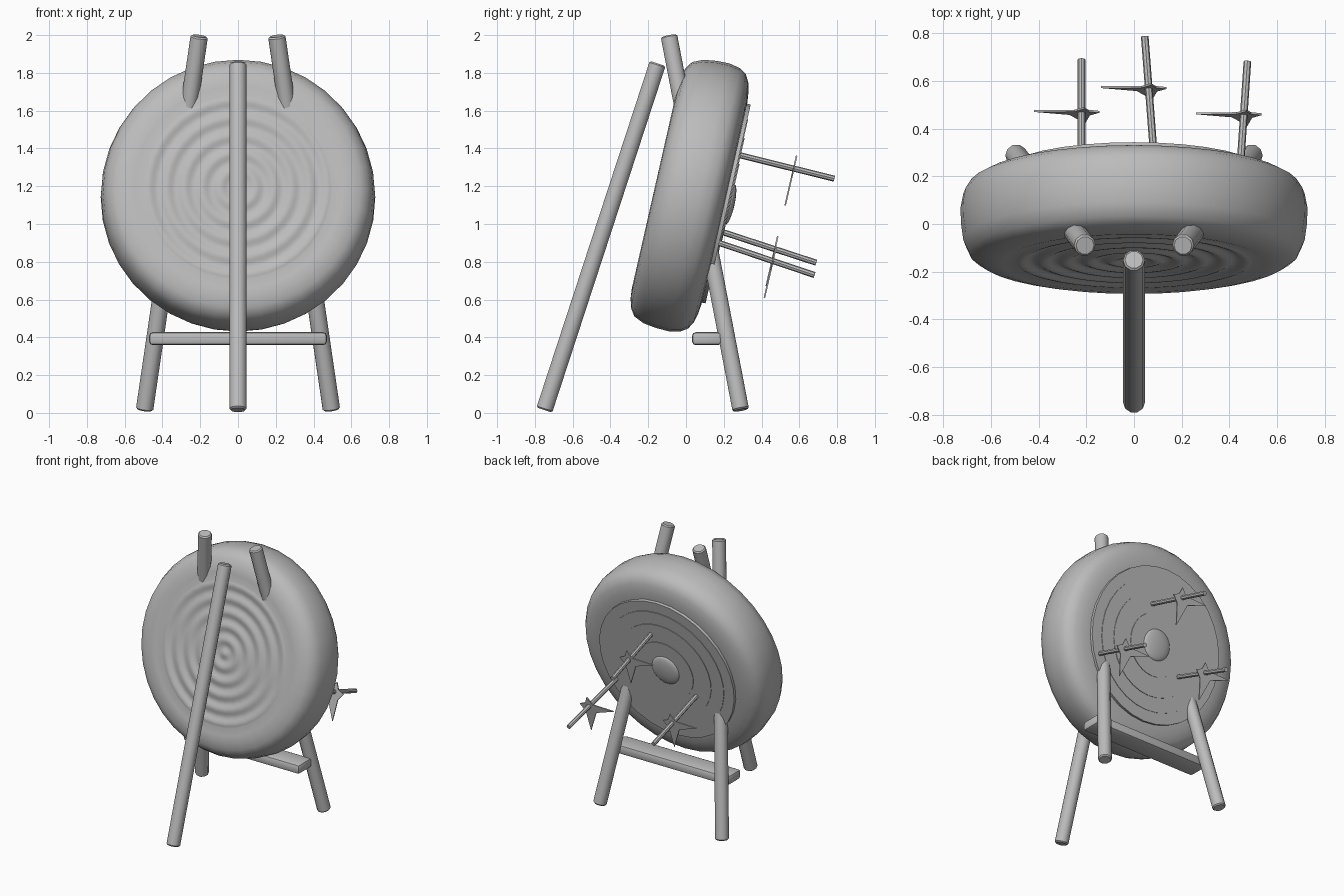
import bpy, bmesh, math
from mathutils import Vector, Matrix

cube = bpy.data.objects.get("Cube")
if cube:
    bpy.data.objects.remove(cube, do_unlink=True)

grey = bpy.data.materials.new("plain grey")
grey.use_nodes = True
grey.diffuse_color = (0.5, 0.5, 0.5, 1)
grey.node_tree.nodes["Principled BSDF"].inputs["Base Color"].default_value = (0.5, 0.5, 0.5, 1)


def finish(name, bm, matrix=Matrix(), smooth=40):
    bmesh.ops.recalc_face_normals(bm, faces=bm.faces)
    mesh = bpy.data.meshes.new(name)
    bm.to_mesh(mesh)
    bm.free()
    mesh.materials.append(grey)
    ob = bpy.data.objects.new(name, mesh)
    bpy.context.collection.objects.link(ob)
    ob.matrix_world = matrix
    bpy.ops.object.select_all(action='DESELECT')
    ob.select_set(True)
    bpy.context.view_layer.objects.active = ob
    bpy.ops.object.shade_smooth_by_angle(angle=math.radians(smooth))
    return ob


def lathe(name, profile, matrix, sides=32, smooth=40):
    """Spin (radius, height) points around the local z axis."""
    bm = bmesh.new()
    verts = [bm.verts.new((r, 0, z)) for r, z in profile]
    edges = [bm.edges.new(pair) for pair in zip(verts, verts[1:])]
    bmesh.ops.spin(bm, geom=verts + edges, axis=(0, 0, 1), cent=(0, 0, 0),
                   angle=math.tau, steps=sides, use_duplicate=False)
    bmesh.ops.remove_doubles(bm, verts=bm.verts, dist=0.0005)
    return finish(name, bm, matrix, smooth)


def pole(name, start, end, radius, sides, bevel=0.0):
    """Round bar between two points, with softened rims."""
    start, end = Vector(start), Vector(end)
    axis = end - start
    half = axis.length / 2
    turn = axis.to_track_quat('Z', 'Y').to_matrix().to_4x4()
    profile = [(0, -half), (radius - bevel, -half), (radius, -half + bevel),
               (radius, half - bevel), (radius - bevel, half), (0, half)]
    return lathe(name, profile, Matrix.Translation((start + end) / 2) @ turn, sides)


# Tilted frame of the round butt: local z points out of the target face
tilt = Matrix.Translation((0, 0.03, 1.15)) @ Matrix.Rotation(math.radians(-102.8), 4, 'X')

# Round butt: rippled front, rounded rim, flat back
ripples = []
for i in range(41):
    r = i * 0.0125
    ripples.append((r, -0.192 - 0.006 * math.cos(r * math.tau / 0.095)))
rim = [(0.55, -0.2), (0.6, -0.195), (0.65, -0.182), (0.69, -0.155), (0.715, -0.1),
       (0.725, -0.03), (0.727, 0.04), (0.715, 0.1), (0.69, 0.138), (0.65, 0.16),
       (0.6, 0.172), (0.55, 0.178), (0, 0.178)]
lathe("straw_butt", ripples + rim, tilt, 36, 50)

# Target rings, each a thin disc slightly proud of the larger one
for i, radius in enumerate((0.54, 0.46, 0.36, 0.22)):
    top = 0.198 + i * 0.004
    lathe(f"target_ring_{i + 1}", [(0, 0.17), (radius, 0.17), (radius, top), (0, top)], tilt)

# Domed bullseye
dome = [(0.11 * math.cos(a), 0.208 + 0.024 * math.sin(a))
        for a in (k * math.pi / 12 for k in range(6))]
lathe("bullseye", [(0, 0.2), (0.11, 0.2)] + dome + [(0, 0.232)], tilt)

# Stand: two long legs through the butt and one prop
for side, x in (("left", 1), ("right", -1)):
    pole(f"{side}_leg", (0.495 * x, 0.29, 0.015), (0.205 * x, -0.09, 1.995), 0.046, 10, 0.008)
pole("prop_leg", (0, -0.75, 0.015), (0, -0.15, 1.85), 0.046, 10, 0.008)

# Cross plank between the legs
bm = bmesh.new()
bmesh.ops.create_cube(bm, size=1, matrix=Matrix.Translation((0, 0.11, 0.393))
                      @ Matrix.Diagonal((0.94, 0.155, 0.068, 1)))
bmesh.ops.bevel(bm, geom=bm.edges[:], offset=0.018, segments=2, profile=0.5, affect='EDGES')
finish("cross_plank", bm)

# Arrows with a flat pointed vane near the tail
vane = [(-0.2, 0.015), (-0.05, -0.04), (0.015, -0.2), (0.035, -0.05),
        (0.075, 0.0), (0.03, 0.02), (0.01, 0.07), (-0.03, 0.02)]
arrows = [((-0.22, 0.17, 0.965), (-0.22, 0.69, 0.795), 0.47),
          ((0.09, 0.2, 1.385), (0.045, 0.785, 1.24), 0.57),
          ((0.44, 0.16, 0.905), (0.475, 0.68, 0.73), 0.46)]
for i, (start, end, vane_y) in enumerate(arrows):
    pole(f"arrow_shaft_{i + 1}", start, end, 0.016, 8)
    start, end = Vector(start), Vector(end)
    centre = start.lerp(end, (vane_y - start.y) / (end.y - start.y))
    pitch = Matrix.Rotation(math.radians(-13), 4, 'X')
    bm = bmesh.new()
    face = bm.faces.new([bm.verts.new((x, -0.004, z)) for x, z in vane])
    out = bmesh.ops.extrude_face_region(bm, geom=[face])
    bmesh.ops.translate(bm, vec=(0, 0.008, 0),
                        verts=[g for g in out["geom"] if isinstance(g, bmesh.types.BMVert)])
    finish(f"arrow_vane_{i + 1}", bm, Matrix.Translation(centre) @ pitch, 30)
